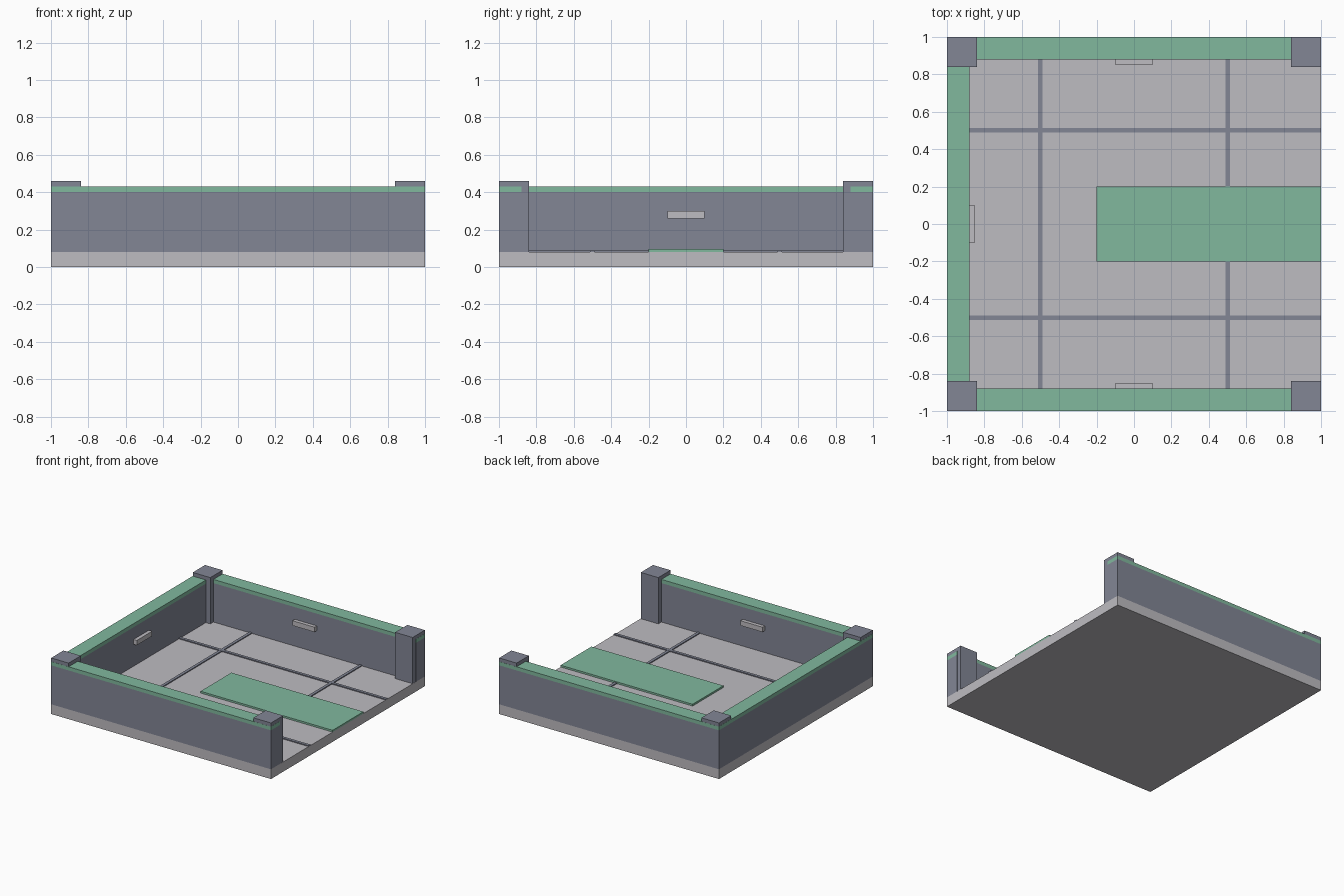
import bpy, bmesh

if "Cube" in bpy.data.objects:
    bpy.data.objects.remove(bpy.data.objects["Cube"])


def srgb(r, g, b):
    def lin(c):
        c /= 255
        return c / 12.92 if c <= 0.04045 else ((c + 0.055) / 1.055) ** 2.4
    return (lin(r), lin(g), lin(b), 1)


def material(name, rgb):
    m = bpy.data.materials.new(name)
    m.diffuse_color = srgb(*rgb)
    m.use_nodes = True
    m.node_tree.nodes["Principled BSDF"].inputs["Base Color"].default_value = m.diffuse_color
    return m


STONE = material("light grey", (190, 188, 193))
SLATE = material("slate grey", (130, 134, 149))
GREEN = material("soft green", (129, 184, 158))


def box(name, x, y, z, mat):
    """Axis-aligned box from (min, max) ranges."""
    bm = bmesh.new()
    bmesh.ops.create_cube(bm, size=1)
    for v in bm.verts:
        for i, r in enumerate((x, y, z)):
            v.co[i] = r[0] if v.co[i] < 0 else r[1]
    me = bpy.data.meshes.new(name)
    bm.to_mesh(me)
    bm.free()
    me.materials.append(mat)
    ob = bpy.data.objects.new(name, me)
    bpy.context.collection.objects.link(ob)
    return ob


def span(side, a, b):
    return tuple(sorted((side * a, side * b)))


# Floor slab
box("floor_slab", (-1, 1), (-1, 1), (0, 0.08), STONE)

# Left wall with its coping and light
box("left_wall", (-1, -0.88), (-0.88, 0.88), (0.08, 0.40), SLATE)
box("left_coping", (-1, -0.88), (-0.88, 0.88), (0.40, 0.43), GREEN)
box("left_light", (-0.88, -0.85), (-0.1, 0.1), (0.26, 0.30), STONE)

for s, side in ((-1, "front"), (1, "back")):
    # Front and back walls, copings and lights
    box(side + "_wall", (-1, 1), span(s, 0.88, 1), (0.08, 0.40), SLATE)
    box(side + "_coping", (-1, 1), span(s, 0.88, 1), (0.40, 0.43), GREEN)
    box(side + "_light", (-0.1, 0.1), span(s, 0.85, 0.88), (0.26, 0.30), STONE)
    # Corner posts, a hair inside the outer faces so the coping shows
    for t, end in ((-1, "left"), (1, "right")):
        box(f"{side}_{end}_post", span(t, 0.84, 0.999), span(s, 0.84, 0.999),
            (0.08, 0.46), SLATE)
    # Raised floor strips in both directions
    c = 0.5 * s
    box(side + "_floor_strip", (-0.88, 1), (c - 0.012, c + 0.012), (0.075, 0.088), SLATE)
    box(("left" if s < 0 else "right") + "_floor_strip", (c - 0.012, c + 0.012),
        (-0.88, 0.88), (0.075, 0.0875), SLATE)

# Entrance carpet
box("carpet", (-0.2, 1), (-0.2, 0.2), (0.08, 0.095), GREEN)
